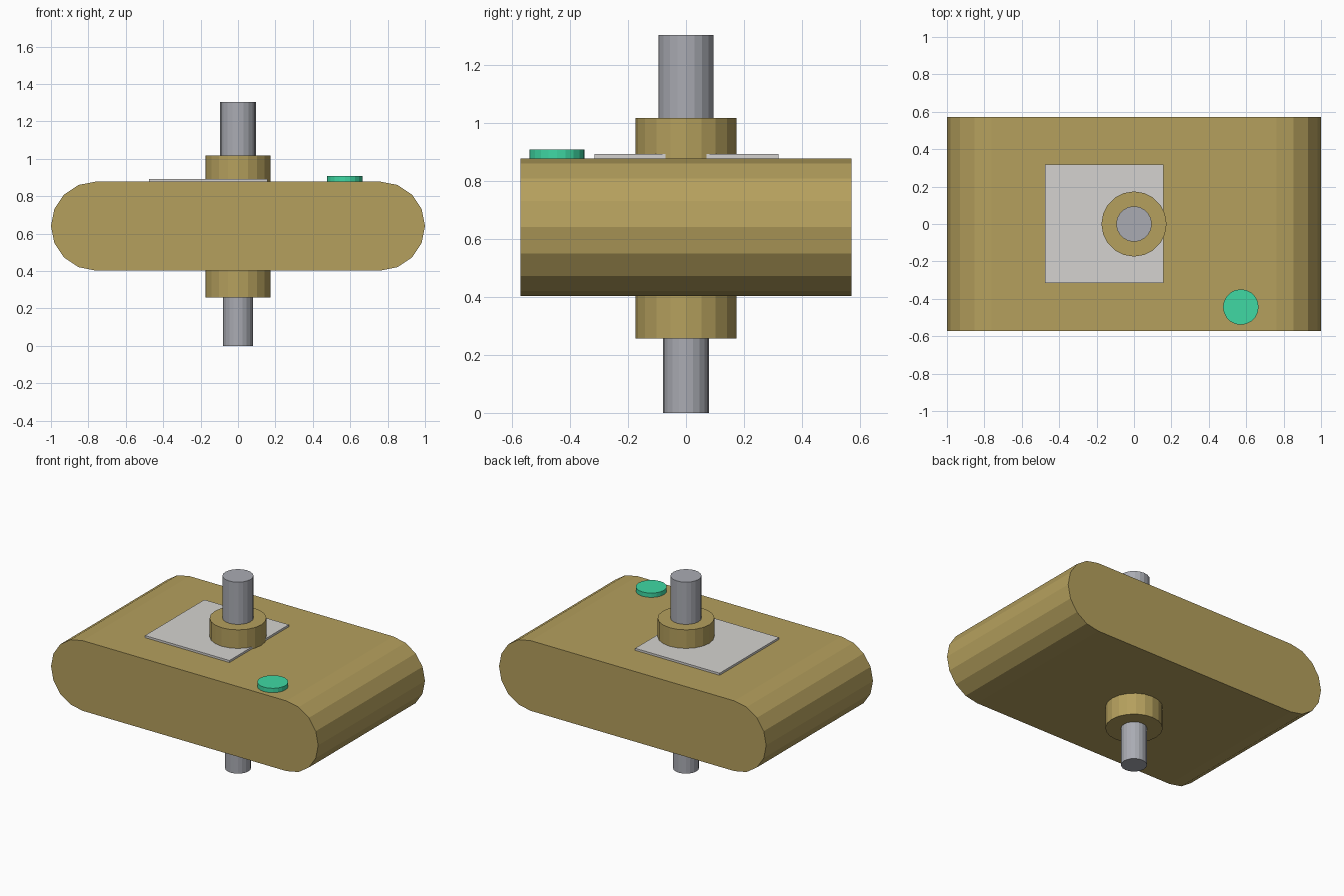
import bpy, bmesh, math

if "Cube" in bpy.data.objects:
    bpy.data.objects.remove(bpy.data.objects["Cube"])


def material(name, rgb):
    m = bpy.data.materials.new(name)
    m.diffuse_color = (*rgb, 1)
    m.use_nodes = True
    m.node_tree.nodes["Principled BSDF"].inputs["Base Color"].default_value = m.diffuse_color
    return m


BRASS = material("brass", (0.46, 0.35, 0.11))
STEEL = material("steel", (0.40, 0.41, 0.45))
PALE = material("pale_plate", (0.66, 0.65, 0.63))
GREEN = material("green", (0.05, 0.69, 0.37))


def prism(name, profile, offset, mat):
    """Extrude a closed profile of 3D points along an offset."""
    bm = bmesh.new()
    face = bm.faces.new([bm.verts.new(p) for p in profile])
    ext = bmesh.ops.extrude_face_region(bm, geom=[face], use_keep_orig=True)
    verts = [g for g in ext["geom"] if isinstance(g, bmesh.types.BMVert)]
    bmesh.ops.translate(bm, verts=verts, vec=offset)
    bmesh.ops.recalc_face_normals(bm, faces=bm.faces)
    mesh = bpy.data.meshes.new(name)
    bm.to_mesh(mesh)
    bm.free()
    mesh.materials.append(mat)
    ob = bpy.data.objects.new(name, mesh)
    bpy.context.collection.objects.link(ob)
    return ob


def disc(name, x, y, r, z0, z1, mat, sides=20):
    ring = [(x + r * math.cos(i * math.tau / sides),
             y + r * math.sin(i * math.tau / sides), z0) for i in range(sides)]
    return prism(name, ring, (0, 0, z1 - z0), mat)


# Body: stadium profile with half-round ends, run from front to back
R, CX, CZ, HALF_Y = 0.2375, 0.7625, 0.64, 0.571
BOTTOM, TOP = CZ - R, CZ + R
outline = []
for side, start in ((1, -90), (-1, 90)):
    for i in range(9):
        a = math.radians(start + i * 22.5)
        outline.append((side * CX + R * math.cos(a), -HALF_Y, CZ + R * math.sin(a)))
prism("body", outline, (0, 2 * HALF_Y, 0), BRASS)

# Bearing collars above and below the body
disc("upper_collar", 0, 0, 0.174, TOP, 1.017, BRASS)
disc("lower_collar", 0, 0, 0.174, 0.257, BOTTOM, BRASS)

# Shaft ends
disc("upper_shaft", 0, 0, 0.095, 1.017, 1.303, STEEL)
disc("lower_shaft", 0, 0, 0.079, 0, 0.257, STEEL)

# Thin square plate on top, set off towards the left
plate = [(-0.475, -0.316, TOP), (0.157, -0.316, TOP),
         (0.157, 0.319, TOP), (-0.475, 0.319, TOP)]
prism("top_plate", plate, (0, 0, 0.014), PALE)

# Round plug near the front right corner
disc("filler_plug", 0.571, -0.444, 0.095, TOP, 0.907, GREEN)
